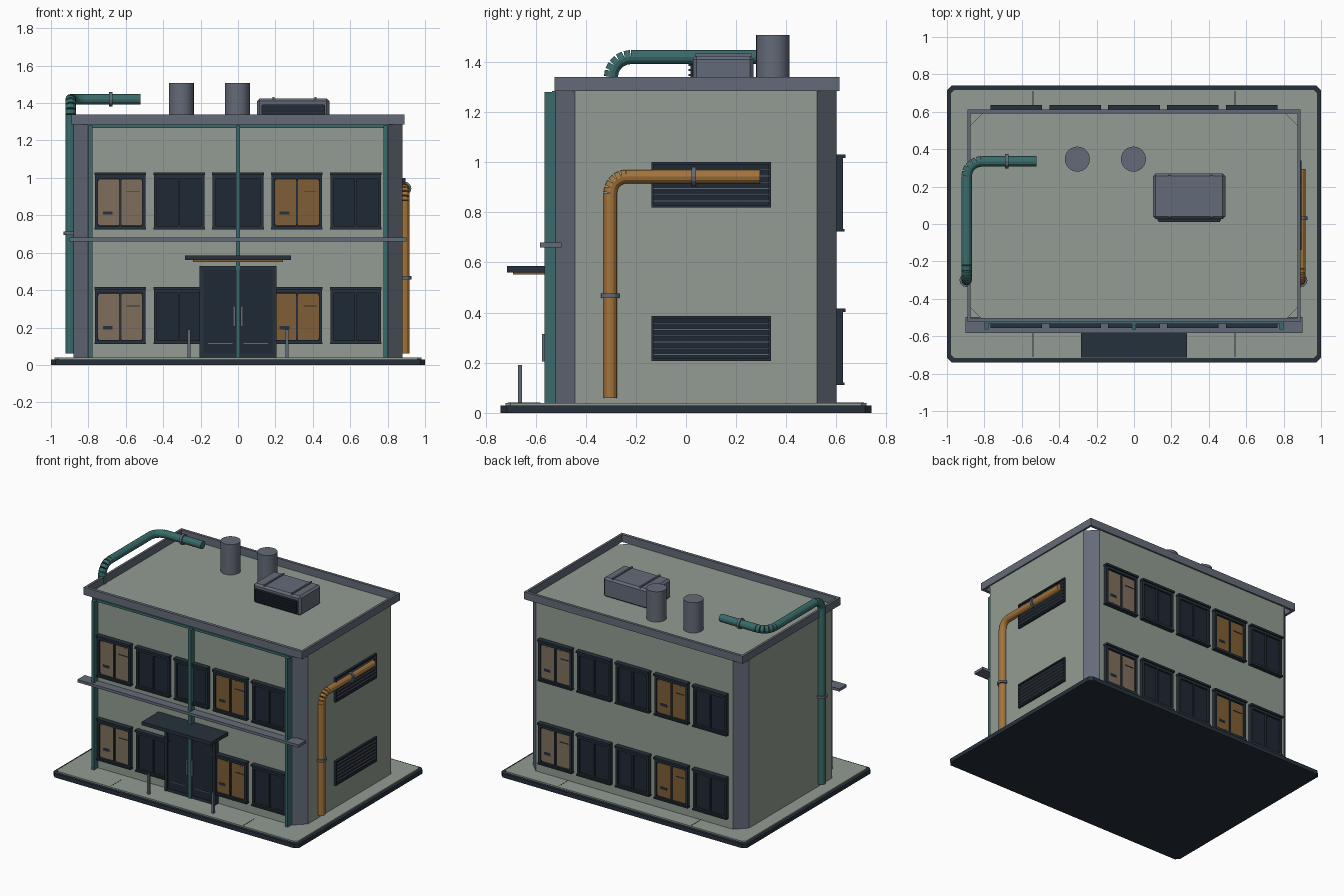
import bpy, bmesh, math
from mathutils import Vector, Matrix

if "Cube" in bpy.data.objects:
    bpy.data.objects.remove(bpy.data.objects["Cube"])


def material(name, r, g, b):
    m = bpy.data.materials.new(name)
    lin = [((c / 255 + 0.055) / 1.055) ** 2.4 for c in (r, g, b)]
    m.diffuse_color = (*lin, 1)
    m.use_nodes = True
    m.node_tree.nodes["Principled BSDF"].inputs["Base Color"].default_value = m.diffuse_color
    return m


SAGE = material("sage wall", 146, 156, 147)
SLATE = material("slate grey", 100, 107, 120)
NAVY = material("dark navy", 38, 49, 59)
GLASS = material("dark glass", 31, 40, 51)
TEAL = material("teal paint", 58, 107, 107)
OCHRE = material("ochre pipe", 164, 117, 60)
BEIGE = material("warm beige light", 128, 111, 92)
AMBER = material("amber light", 126, 95, 55)


def finish(bm, name, mats):
    me = bpy.data.meshes.new(name)
    bmesh.ops.recalc_face_normals(bm, faces=bm.faces)
    bm.to_mesh(me)
    bm.free()
    for m in mats:
        me.materials.append(m)
    return place(name, me)


def place(name, me, loc=(0, 0, 0), turn=0):
    ob = bpy.data.objects.new(name, me)
    ob.location = loc
    ob.rotation_euler.z = turn
    bpy.context.collection.objects.link(ob)
    return ob


def boxes(name, *parts):
    """One object from boxes given as (material, x0, x1, y0, y1, z0, z1)."""
    bm = bmesh.new()
    mats = []
    for mat, x0, x1, y0, y1, z0, z1 in parts:
        if mat not in mats:
            mats.append(mat)
        mtx = Matrix.Translation(((x0 + x1) / 2, (y0 + y1) / 2, (z0 + z1) / 2)) @ \
            Matrix.Diagonal((x1 - x0, y1 - y0, z1 - z0, 1))
        vs = bmesh.ops.create_cube(bm, size=1, matrix=mtx)["verts"]
        for f in {f for v in vs for f in v.link_faces}:
            f.material_index = mats.index(mat)
    return finish(bm, name, mats)


def chamfered_block(name, x, y0, y1, z0, z1, cut, mat, corner=None):
    """Extruded rectangle with cut corners, cut faces take the corner material."""
    pts = [(-x + cut, y0), (x - cut, y0), (x, y0 + cut), (x, y1 - cut),
           (x - cut, y1), (-x + cut, y1), (-x, y1 - cut), (-x, y0 + cut)]
    bm = bmesh.new()
    base = bm.faces.new([bm.verts.new((px, py, z0)) for px, py in pts])
    top = bmesh.ops.extrude_face_region(bm, geom=[base])["geom"]
    bmesh.ops.translate(bm, vec=(0, 0, z1 - z0),
                        verts=[v for v in top if isinstance(v, bmesh.types.BMVert)])
    bm.normal_update()
    if corner:
        for f in bm.faces:
            if abs(f.normal.x) > 0.3 and abs(f.normal.y) > 0.3:
                f.material_index = 1
    return finish(bm, name, [mat] + ([corner] if corner else []))


def rod(bm, a, b, r, sides, index=0):
    a, b = Vector(a), Vector(b)
    d = b - a
    mtx = Matrix.Translation((a + b) / 2) @ d.to_track_quat("Z", "Y").to_matrix().to_4x4()
    vs = bmesh.ops.create_cone(bm, cap_ends=True, segments=sides, radius1=r, radius2=r,
                               depth=d.length, matrix=mtx)["verts"]
    for f in {f for v in vs for f in v.link_faces}:
        f.material_index = index


def pipe(name, path, r, bend, mat, rings):
    """Straight runs with segmented elbows, and collars at (point, axis)."""
    path = [Vector(p) for p in path]
    pts = [path[0]]
    for p, q, s in zip(path, path[1:], path[2:]):
        u, v = (p - q).normalized(), (s - q).normalized()
        centre = q + (u + v) * bend
        for i in range(6):
            t = i * math.pi / 10
            pts.append(centre - v * bend * math.cos(t) - u * bend * math.sin(t))
    pts.append(path[-1])
    bm = bmesh.new()
    for a, b in zip(pts, pts[1:]):
        rod(bm, a, b, r, 12)
    for c, axis in rings:
        c, axis = Vector(c), Vector(axis) * 0.009
        rod(bm, c - axis, c + axis, r + 0.01, 12, 1)
    return finish(bm, name, [mat, SLATE])


# Ground slab with paving on top
chamfered_block("base_slab", 1.0, -0.74, 0.74, 0, 0.03, 0.025, NAVY)
chamfered_block("paving", 0.98, -0.72, 0.72, 0.03, 0.04, 0.02, SAGE)
boxes("paving_joints", *[(NAVY, x - .002, x + .002, y, y + .13, .039, .041)
                         for x in (-.54, .54) for y in (-.71, .58)])

# Main block with slate corners, parapet ring and floor band
chamfered_block("building_body", 0.88, -0.52, 0.60, 0.04, 1.285, 0.077, SAGE, SLATE)
boxes("parapet",
      (SLATE, -.89, .89, -.525, -.503, 1.285, 1.34),
      (SLATE, -.89, .89, .592, .612, 1.285, 1.34),
      (SLATE, -.89, -.873, -.503, .592, 1.285, 1.34),
      (SLATE, .873, .89, -.503, .592, 1.285, 1.34))
boxes("floor_band", (SLATE, -.9, .9, -.583, -.497, .66, .68))

# Teal trim on the front
boxes("front_trim", *[(TEAL, x - .011, x + .011, -.565, -.51, .04, 1.28) for x in (-.788, 0, .788)],
      (TEAL, -.8, .8, -.535, -.51, 1.268, 1.285))


# Windows, local y = 0 on the wall and facing -y
def window(name, light=None):
    parts = [(GLASS, -.125, .125, -.012, .01, .01, .295),
             (NAVY, -.135, -.118, -.026, .01, 0, .3), (NAVY, .118, .135, -.026, .01, 0, .3),
             (NAVY, -.118, .118, -.026, .01, 0, .016), (NAVY, -.118, .118, -.026, .01, .27, .3),
             (NAVY, -.006, .006, -.024, .01, .016, .27),
             (NAVY, -.138, .138, -.036, .01, .288, .302),
             (NAVY, -.138, .138, -.032, .01, -.004, .006)]
    if light:
        parts += [(light, -.12, .12, -.016, -.01, .026, .255),
                  (light, -.113, .113, -.0158, -.01, .019, .263),
                  (NAVY, -.093, -.04, -.019, -.012, .075, .092),
                  (NAVY, .035, .105, -.019, -.012, .198, .203)]
    ob = boxes(name, *parts)
    me = ob.data
    bpy.data.objects.remove(ob)
    return me


dark = window("dark_window")
kinds = [window("beige_window", BEIGE), dark, dark, window("amber_window", AMBER), dark]
for i, me in enumerate(kinds):
    x = (i - 2) * .315
    for floor, z in (("lower", .115), ("upper", .728)):
        if not (i == 2 and floor == "lower"):
            place(f"front_{floor}_window_{i + 1}", me, (x, -.52, z))
        place(f"back_{floor}_window_{i + 1}", me, (-x, .60, z), math.pi)

# Entrance door, handles, canopy and bollards
boxes("entrance_door", (GLASS, -.19, .19, -.552, -.5, .04, .52),
      (NAVY, -.205, -.185, -.56, -.5, .04, .53), (NAVY, .185, .205, -.56, -.5, .04, .53),
      (NAVY, -.185, .185, -.56, -.5, .51, .53), (NAVY, -.185, .185, -.556, -.5, .04, .06),
      *[(SLATE, s * .095 - .065, s * .095 + .065, -.555, -.55, .113, .118) for s in (-1, 1)])
boxes("door_handles", *[(SLATE, x - .006, x + .006, -.574, -.55, .205, .315) for x in (-.02, .02)])
boxes("canopy", (NAVY, -.283, .283, -.715, -.52, .56, .585))
boxes("canopy_light", (AMBER, -.24, .24, -.69, -.56, .551, .561))
for side, x in (("left", -.262), ("right", .262)):
    boxes(f"{side}_bollard", (SLATE, x - .008, x + .008, -.671, -.655, .04, .19))

# Louvred vents on the right wall
for floor, z in (("lower", .207), ("upper", .82)):
    boxes(f"{floor}_side_louvre", (GLASS, .87, .886, -.138, .34, z, z + .18),
          (NAVY, .87, .895, -.138, -.128, z, z + .18), (NAVY, .87, .895, .33, .34, z, z + .18),
          (NAVY, .87, .895, -.138, .34, z, z + .01), (NAVY, .87, .895, -.138, .34, z + .17, z + .18),
          *[(SLATE, .88, .893, -.128, .33, z + .022 + k * .025, z + .029 + k * .025)
            for k in range(6)])

# Pipes
pipe("left_teal_pipe", [(-.895, -.3, .06), (-.895, -.3, 1.42), (-.895, .335, 1.42), (-.52, .335, 1.42)],
     .028, .08, TEAL,
     [((-.895, -.3, .705), (0, 0, 1)), ((-.68, .335, 1.42), (1, 0, 0))])
pipe("right_ochre_pipe", [(.89, -.302, .06), (.89, -.302, .943), (.89, .295, .943)],
     .027, .065, OCHRE,
     [((.89, -.302, .467), (0, 0, 1)), ((.89, .03, .943), (0, 1, 0))])

# Roof vents
for side, x in (("left", -.303), ("right", -.003)):
    bm = bmesh.new()
    rod(bm, (x, .347, 1.28), (x, .347, 1.508), .067, 24)
    for f in bm.faces:
        f.smooth = len(f.verts) == 4
    for e in bm.edges:
        e.smooth = all(len(f.verts) == 4 for f in e.link_faces)
    finish(bm, f"{side}_roof_vent", [SLATE])

# Rooftop air unit with louvred front
unit = boxes("roof_air_unit", (SLATE, .102, .488, .027, .27, 1.28, 1.425))
bev = unit.modifiers.new("soft_edges", "BEVEL")
bev.width = .014
bev.segments = 1
boxes("air_unit_grille", (GLASS, .125, .465, .018, .04, 1.3, 1.39),
      *[(NAVY, .13, .46, .01, .03, 1.305 + k * .02, 1.313 + k * .02) for k in range(5)])
boxes("air_unit_ridges", *[(SLATE, x - .006, x + .006, .035, .262, 1.41, 1.433) for x in (.19, .415)])
